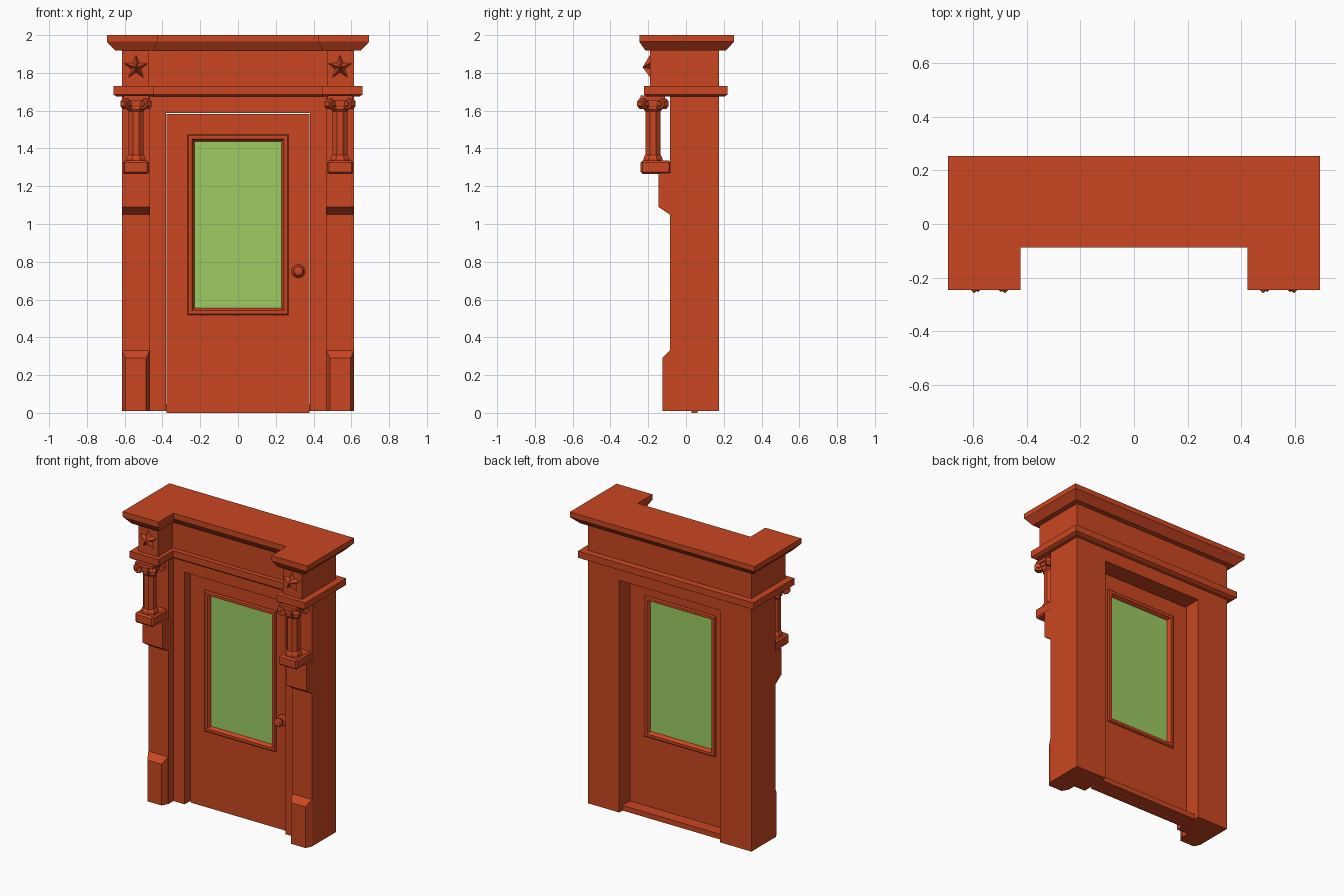
import bpy, bmesh
from math import sin, cos, pi, radians
from mathutils import Matrix, Vector

cube = bpy.data.objects.get("Cube")
if cube:
    bpy.data.objects.remove(cube, do_unlink=True)


def material(name, rgb):
    m = bpy.data.materials.new(name)
    m.use_nodes = True
    m.diffuse_color = (*rgb, 1)
    m.node_tree.nodes["Principled BSDF"].inputs["Base Color"].default_value = (*rgb, 1)
    return m


RED = material("brick red paint", (0.59, 0.062, 0.016))
GREEN = material("green glass", (0.335, 0.60, 0.123))


def finish(name, bm, mat=RED):
    bmesh.ops.recalc_face_normals(bm, faces=bm.faces)
    mesh = bpy.data.meshes.new(name)
    bm.to_mesh(mesh)
    bm.free()
    mesh.materials.append(mat)
    ob = bpy.data.objects.new(name, mesh)
    bpy.context.collection.objects.link(ob)
    return ob


def loft(name, rings, closed=False, mat=RED):
    """Skin matching rings of points; cap the ends, or join last to first."""
    bm = bmesh.new()
    loops = [[bm.verts.new(p) for p in ring] for ring in rings]
    n = len(loops[0])
    pairs = list(zip(loops, loops[1:]))
    if closed:
        pairs.append((loops[-1], loops[0]))
    else:
        bm.faces.new(loops[0])
        bm.faces.new(loops[-1])
    for a, b in pairs:
        for i in range(n):
            j = (i + 1) % n
            bm.faces.new((a[i], a[j], b[j], b[i]))
    return finish(name, bm, mat)


def box(name, x, y, z, mat=RED, bevel=0):
    ring = lambda h: [(x[0], y[0], h), (x[1], y[0], h), (x[1], y[1], h), (x[0], y[1], h)]
    ob = loft(name, [ring(z[0]), ring(z[1])], mat=mat)
    if bevel:
        mod = ob.modifiers.new("soft edge", "BEVEL")
        mod.width, mod.segments = bevel, 1
    return ob


def lathe(name, profile, sides, matrix):
    rings = []
    for r, h in profile:
        turn = [(i + 0.5) * 2 * pi / sides for i in range(sides)]
        rings.append([matrix @ Vector((r * cos(a), r * sin(a), h)) for a in turn])
    return loft(name, rings)


# Stepped plan shared by the frieze and mouldings, grown outward by o
def plan(o, z):
    X, back = 0.615 + 1.4 * o, 0.175 + 1.4 * o
    inner, pier, mid = 0.47 - 0.8 * o, -0.19 - o, -0.03 - o
    half = [(inner, mid), (inner, pier), (X, pier), (X, back)]
    return [(x, y, z) for x, y in half] + [(-x, y, z) for x, y in reversed(half)]


loft("lower_moulding", [plan(0.02, 1.675), plan(0.032, 1.685), plan(0.032, 1.73)])
loft("frieze", [plan(0, 1.73), plan(0, 1.925)])
loft("cornice", [plan(0.025, 1.918), plan(0.03, 1.925), plan(0.057, 1.965), plan(0.057, 2.0)])

# Door head
box("door_head", (-0.38, 0.38), (-0.03, 0.175), (1.588, 1.68))

COLUMN_Y = -0.175
for side, s in (("left", 1), ("right", -1)):
    # Jamb with stepped pilaster
    foot = [(0.38, -0.03), (0.465, -0.03), (0.465, -0.085),
            (0.615, -0.085), (0.615, 0.175), (0.38, 0.175)]
    loft(side + "_pilaster", [[(s * x, y, z) for x, y in foot] for z in (0.01, 1.68)])

    # Chamfered plinth
    base = lambda a, b, y, top: [(s * a, y, 0.01), (s * b, y, 0.01), (s * b, y, top), (s * a, y, top)]
    loft(side + "_plinth", [base(0.467, 0.615, -0.085, 0.33), base(0.487, 0.595, -0.125, 0.29)])

    # Corbel and shelf under the column
    corbel = [(-0.08, 1.05), (-0.085, 1.05), (-0.145, 1.09), (-0.145, 1.27), (-0.08, 1.27)]
    loft(side + "_corbel", [[(s * x, y, z) for y, z in corbel] for x in (0.465, 0.615)])
    xs = sorted((s * 0.472, s * 0.61))
    box(side + "_shelf", xs, (-0.24, -0.08), (1.265, 1.335), bevel=0.01)

    # Small column with scrolled capital
    cx = s * 0.54
    place = Matrix.Translation((cx, COLUMN_Y, 0))
    lathe(side + "_column", [(0.054, 1.335), (0.054, 1.348), (0.047, 1.362), (0.043, 1.366),
                             (0.043, 1.595), (0.052, 1.605), (0.052, 1.62), (0.06, 1.655)], 8, place)
    box(side + "_capital_band", (cx - 0.055, cx + 0.055), (COLUMN_Y - 0.055, COLUMN_Y + 0.055), (1.63, 1.655))
    box(side + "_abacus", (cx - 0.065, cx + 0.065), (COLUMN_Y - 0.065, COLUMN_Y + 0.065), (1.655, 1.68))
    for k in range(4):
        scroll = (place @ Matrix.Rotation(radians(45 + 90 * k), 4, "Z")
                  @ Matrix.Translation((0.072, 0, 1.637)) @ Matrix.Rotation(pi / 2, 4, "X"))
        lathe(f"{side}_scroll_{k + 1}", [(0.014, -0.026), (0.016, -0.02), (0.03, -0.018),
                                         (0.03, 0.018), (0.016, 0.02), (0.014, 0.026)], 8, scroll)

    # Faceted star on the frieze
    bm = bmesh.new()
    rim = []
    for i in range(10):
        r, a = (0.028 if i % 2 else 0.066), i * pi / 5
        rim.append(bm.verts.new((cx + r * sin(a), -0.19, 1.83 + r * cos(a))))
    tip = bm.verts.new((cx, -0.23, 1.83))
    for i in range(10):
        bm.faces.new((rim[i], rim[(i + 1) % 10], tip))
    bm.faces.new(rim)
    finish(side + "_star", bm)


# Upright rectangle ring in the door plane
def rect(w, z0, z1, y):
    return [(-w, y, z0), (w, y, z0), (w, y, z1), (-w, y, z1)]


# Door leaf with window opening
loft("door", [rect(0.379, 0, 1.582, 0.03), rect(0.25, 0.535, 1.455, 0.03),
              rect(0.25, 0.535, 1.455, 0.06), rect(0.379, 0, 1.582, 0.06)], closed=True)

# Window surround, raised on both faces with sloping reveals
profile = [(0, 0.025), (0.007, 0.017), (0.025, 0.017), (0.037, 0.04),
           (0.037, 0.05), (0.025, 0.073), (0.007, 0.073), (0, 0.065)]
loft("window_frame", [rect(0.268 - d, 0.517 + d, 1.475 - d, y) for d, y in profile], closed=True)
box("window_glass", (-0.235, 0.235), (0.041, 0.049), (0.55, 1.442), GREEN)

# Rear threshold
box("threshold", (-0.38, 0.38), (0.055, 0.14), (0.01, 0.045))

# Door knob with round plate
lathe("door_knob", [(0.037, 0), (0.037, 0.008), (0.03, 0.013), (0.013, 0.016), (0.012, 0.035),
                    (0.026, 0.043), (0.03, 0.055), (0.024, 0.067), (0.01, 0.072)], 12,
      Matrix.Translation((0.32, 0.03, 0.75)) @ Matrix.Rotation(pi / 2, 4, "X"))
